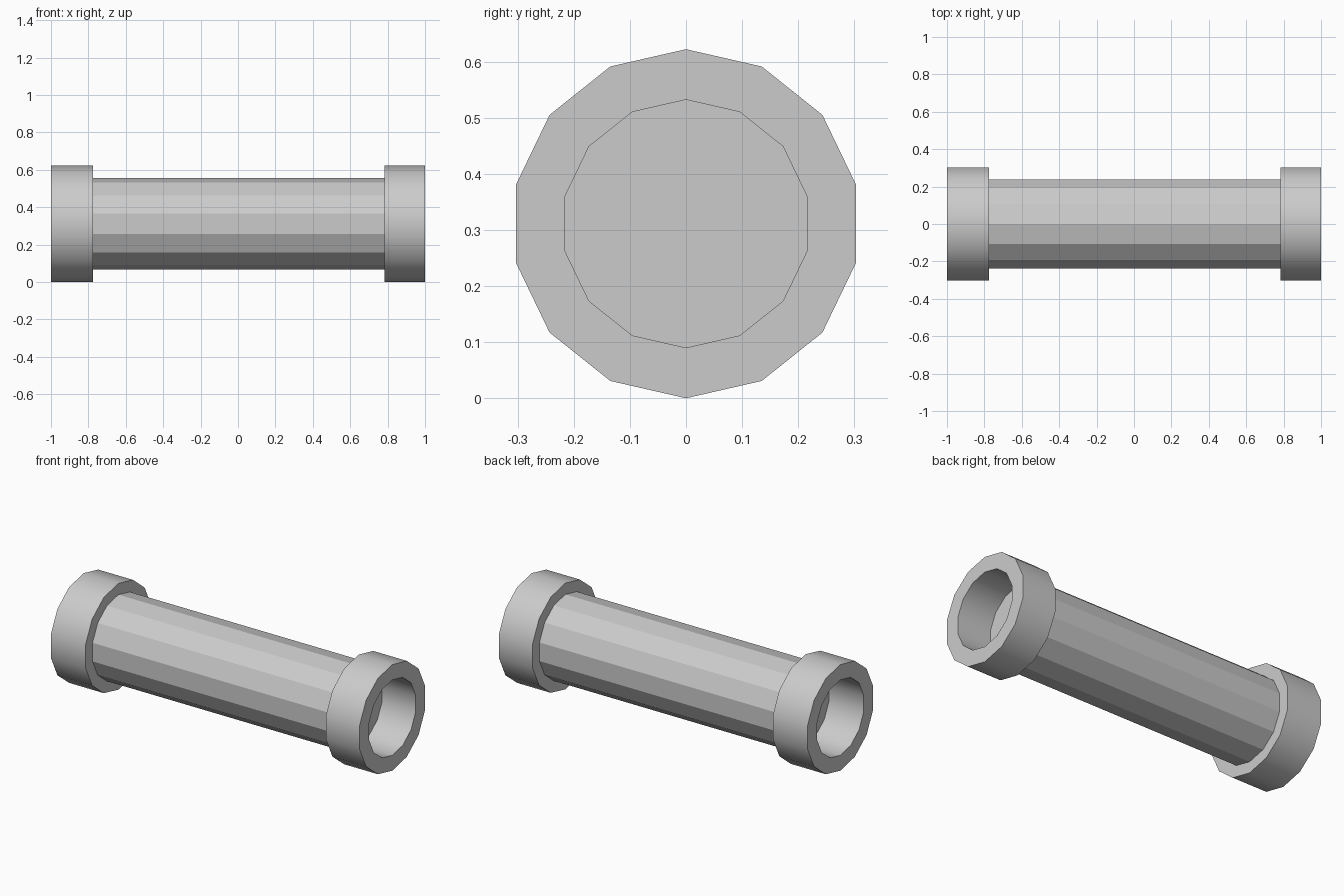
import bpy, bmesh
from math import sin, cos, tau, radians

if "Cube" in bpy.data.objects:
    bpy.data.objects.remove(bpy.data.objects["Cube"])

SIDES = 14
AXIS_Z = 0.311


def lathe_x(name, profile, smooth):
    """Revolve an (x, radius) profile around the horizontal pipe axis."""
    bm = bmesh.new()
    rings = []
    for x, r in profile:
        rings.append([bm.verts.new((x, r * sin(tau * i / SIDES),
                                    AXIS_Z + r * cos(tau * i / SIDES)))
                      for i in range(SIDES)])
    for a, b in zip(rings, rings[1:]):
        for i in range(SIDES):
            j = (i + 1) % SIDES
            bm.faces.new((a[i], a[j], b[j], b[i]))
    bm.faces.new(rings[0])
    bm.faces.new(rings[-1])
    bmesh.ops.recalc_face_normals(bm, faces=bm.faces)
    mesh = bpy.data.meshes.new(name)
    bm.to_mesh(mesh)
    bm.free()
    obj = bpy.data.objects.new(name, mesh)
    bpy.context.collection.objects.link(obj)
    if smooth:
        bpy.ops.object.select_all(action='DESELECT')
        obj.select_set(True)
        bpy.context.view_layer.objects.active = obj
        bpy.ops.object.shade_smooth_by_angle(angle=radians(30))
    return obj


# Faceted pipe barrel
lathe_x("pipe_barrel", [(-0.775, 0.245), (0.782, 0.245)], False)

# Thick collars with a recessed mouth at each end
for name, side, inner in (("left_collar", -1, 0.775), ("right_collar", 1, 0.782)):
    lathe_x(name, [(side * inner, 0.311), (side * 1.0, 0.311),
                   (side * 1.0, 0.221), (side * inner, 0.221)], True)
